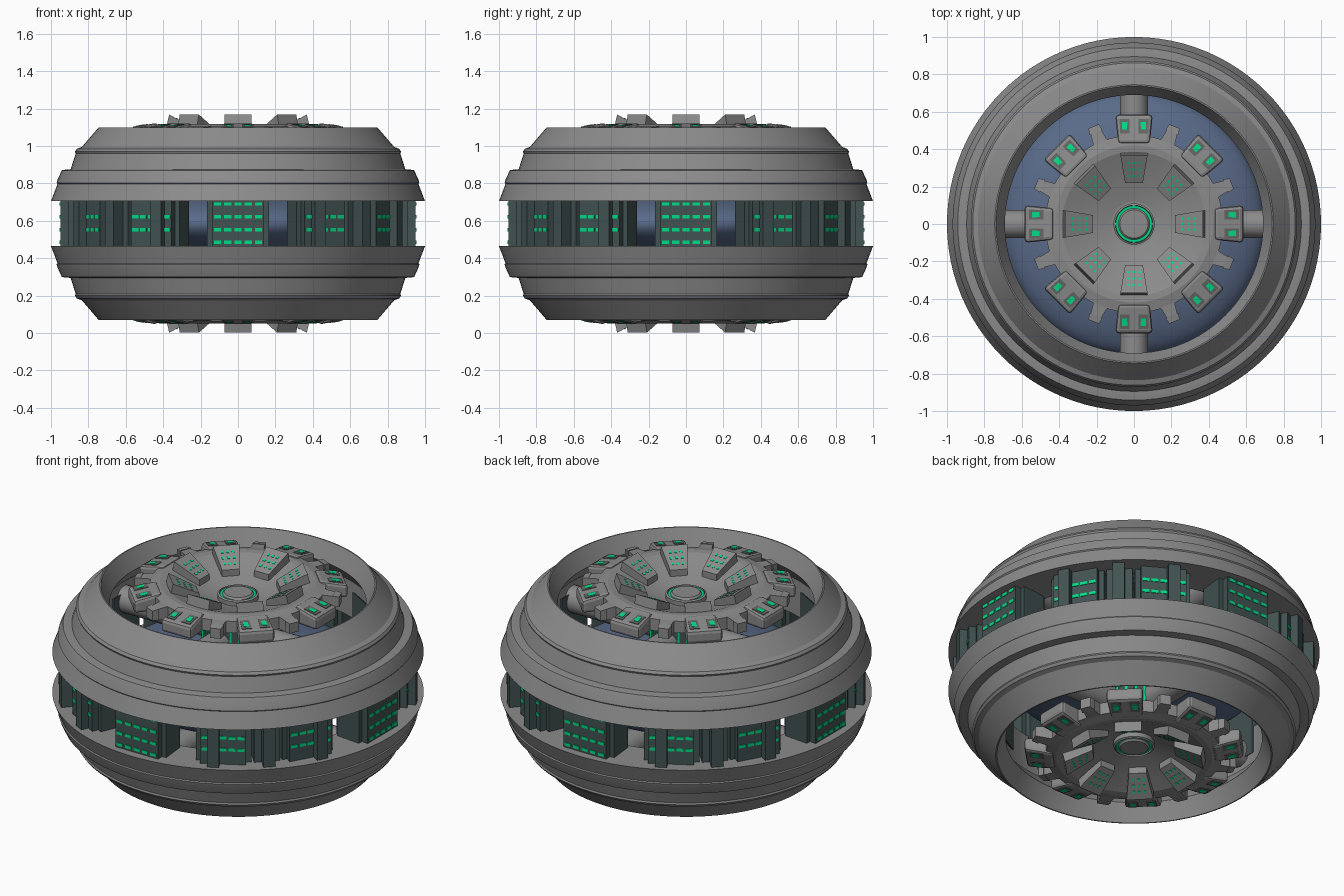
import bpy, bmesh, math
from mathutils import Vector

if "Cube" in bpy.data.objects:
    bpy.data.objects.remove(bpy.data.objects["Cube"])

MID = 0.585  # the station mirrors about this height


def material(name, r, g, b):
    m = bpy.data.materials.new(name)
    m.diffuse_color = (r, g, b, 1)
    m.use_nodes = True
    m.node_tree.nodes["Principled BSDF"].inputs["Base Color"].default_value = m.diffuse_color
    return m


GREY = material("hull grey", 0.26, 0.26, 0.26)
DARK = material("dark recess", 0.13, 0.135, 0.135)
TEAL = material("dark teal", 0.055, 0.085, 0.085)
BLUE = material("glass blue", 0.10, 0.145, 0.25)
GREEN = material("light green", 0.0, 0.72, 0.24)


def smooth_shade(ob, deg):
    bpy.ops.object.select_all(action='DESELECT')
    ob.select_set(True)
    bpy.context.view_layer.objects.active = ob
    bpy.ops.object.shade_smooth_by_angle(angle=math.radians(deg))


def finish(name, bm, mat, smooth=0, bevel=0, mirror=False):
    if mirror:  # copy of everything on the underside
        copy = bmesh.ops.duplicate(bm, geom=bm.verts[:] + bm.edges[:] + bm.faces[:])
        for v in copy["geom"]:
            if isinstance(v, bmesh.types.BMVert):
                v.co.z = 2 * MID - v.co.z
    bmesh.ops.recalc_face_normals(bm, faces=bm.faces[:])
    me = bpy.data.meshes.new(name)
    bm.to_mesh(me)
    bm.free()
    me.materials.append(mat)
    ob = bpy.data.objects.new(name, me)
    bpy.context.collection.objects.link(ob)
    if bevel:
        mod = ob.modifiers.new("bevel", "BEVEL")
        mod.width, mod.segments = bevel, 2
    if smooth:
        smooth_shade(ob, smooth)
    return ob


def lathe(name, pts, mat, n=96, mirror=True, smooth=11):
    # closed (r, z) profile spun round the z axis
    bm = bmesh.new()
    rings = []
    for k in range(n):
        a = 2 * math.pi * k / n
        rings.append([bm.verts.new((r * math.cos(a), r * math.sin(a), z)) for r, z in pts])
    m = len(pts)
    for k in range(n):
        p, q = rings[k], rings[(k + 1) % n]
        for i in range(m):
            j = (i + 1) % m
            bm.faces.new((p[i], q[i], q[j], p[j]))
    return finish(name, bm, mat, smooth, 0, mirror)


def block(bm, deg, r0, r1, w0, w1, b0, b1, t0, t1, off=0.0, lean=0.0):
    # six-sided block pointing outward at an angle from the front;
    # w = width, b = bottom, t = top, 0 = inner end, 1 = outer end
    a = math.radians(deg)
    out = Vector((math.sin(a), -math.cos(a), 0))
    side = Vector((math.cos(a), math.sin(a), 0))
    v = []
    for r, w, b, t, push in ((r0, w0, b0, t0, 0), (r1, w1, b1, t1, lean)):
        for s, z, p in ((-w / 2, b, push), (w / 2, b, push), (w / 2, t, 0), (-w / 2, t, 0)):
            v.append(bm.verts.new(out * (r + p) + side * (s + off) + Vector((0, 0, z))))
    for f in ((0, 1, 2, 3), (4, 5, 6, 7), (0, 1, 5, 4), (1, 2, 6, 5), (2, 3, 7, 6), (3, 0, 4, 7)):
        bm.faces.new([v[i] for i in f])


# stepped outer shells, above and below
lathe("outer_shell", [
    (1.0, .705), (.965, .797), (.97, .803), (.965, .82), (.942, .87), (.925, .873), (.895, .875),
    (.868, .96), (.872, .97), (.862, .985), (.835, .995), (.745, 1.10), (.738, 1.10), (.69, 1.0),
    (.75, .92), (.75, .705)], GREY)

# blue glass core behind the modules
core = [(.70 * math.cos(t * math.pi / 24), .19 * math.sin(t * math.pi / 24)) for t in range(-11, 12)]
lathe("glass_core", [(.001, MID - .19)] + [(r, MID + z) for r, z in core] + [(.001, MID + .19)],
      BLUE, mirror=False, smooth=35)

# dished hub plates
lathe("hub_dish", [
    (.475, 1.035), (.475, 1.105), (.42, 1.118), (.385, 1.115), (.30, 1.08), (.20, 1.045), (.12, 1.025),
    (.02, 1.02), (.02, .97), (.40, 1.0)], GREY)
lathe("hub_collar", [(.11, 1.0), (.11, 1.05), (.10, 1.056), (.096, 1.0)], GREY, 64)
lathe("hub_light_ring", [(.098, 1.0), (.098, 1.048), (.082, 1.048), (.082, 1.0)], GREEN, 64)
lathe("hub_cap", [(.001, 1.0), (.084, 1.0), (.084, 1.05), (.075, 1.06), (.001, 1.06)], GREY, 64)
lathe("central_column", [(.001, .15), (.19, .15), (.19, 1.02), (.001, 1.02)], TEAL, 48, False)

# lights on the column
bm = bmesh.new()
for k in range(12):
    for s in (-.025, .025):
        block(bm, 30 * k, .18, .194, .014, .014, .78, .78, .96, .96, s)
finish("column_lights", bm, GREEN, mirror=True)

# spokes joining the hub to the ring
bm = bmesh.new()
for k in range(4):
    a = k * math.pi / 2
    d = Vector((math.sin(a), -math.cos(a), 0))
    u = Vector((math.cos(a), math.sin(a), 0))
    ends = []
    for r in (.15, .77):
        ends.append([bm.verts.new(d * r + u * (.075 * math.cos(t * math.pi / 12))
                     + Vector((0, 0, .82 + .075 * math.sin(t * math.pi / 12)))) for t in range(24)])
    for t in range(24):
        n = (t + 1) % 24
        bm.faces.new((ends[0][t], ends[0][n], ends[1][n], ends[1][t]))
    bm.faces.new(ends[0])
    bm.faces.new(ends[1])
finish("spokes", bm, GREY, smooth=30, mirror=True)

# hub rim: pods with paired windows, and small knobs between them
pods, knobs, frames, lights = (bmesh.new() for _ in range(4))
for k in range(8):
    a = 45 * k
    block(pods, a, .43, .585, .17, .20, 1.02, 1.02, 1.125, 1.095)
    block(knobs, a + 22.5, .45, .535, .085, .06, 1.035, 1.035, 1.108, 1.10)
    block(knobs, a + 22.5, .53, .565, .075, .06, 1.04, 1.04, 1.104, 1.098)
    for s in (-.05, .05):
        block(frames, a, .485, .562, .05, .054, 1.10, 1.09, 1.1175, 1.1028, s)
        block(lights, a, .505, .545, .026, .03, 1.10, 1.09, 1.1155, 1.108, s)
finish("rim_pods", pods, GREY, bevel=.018, mirror=True)
finish("rim_knobs", knobs, GREY, mirror=True)
finish("pod_window_frames", frames, DARK, mirror=True)
finish("pod_window_lights", lights, GREEN, mirror=True)

# raised wedge plates with small lights
wedges, lights = bmesh.new(), bmesh.new()
for k in range(8):
    a = 45 * k
    block(wedges, a, .22, .368, .095, .145, 1.04, 1.09, 1.09, 1.168, lean=.018)
    for r in (.25, .285, .32):
        for s in (-.03, 0, .03):
            z = 1.09 + (r - .22) * .078 / .148
            block(lights, a, r, r + .012, .014, .014, z - .004, z, z + .002, z + .0083, s)
finish("wedge_plates", wedges, GREY, mirror=True)
finish("wedge_lights", lights, GREEN, mirror=True)

# window modules round the waist
modules, ribs, pillars, lights = (bmesh.new() for _ in range(4))
for k in range(12):
    a = 30 * k
    main = k % 3 == 0
    r = .95 if main else .925
    w = .28 if main else .25
    block(modules, a, .73, r, w - .04, w, .30, .46, .87, .71)
    block(ribs, a, .76, r - .04, w + .02, w + .05, .44, .44, .73, .73)
    for z in ((.485, .552, .622, .690) if main else (.552, .622)):
        for c in range(5):
            block(lights, a, r - .01, r + .004, .038, .038, z - .009, z - .009, z + .009, z + .009,
                  (c - 2) * .055 * w / .28)
for k in range(4):
    a = 90 * k
    block(ribs, a + 45, .76, .90, .13, .14, .44, .44, .73, .73)
    for d in (27, 45, 63):
        block(pillars, a + d, .80, .972, .05, .065, .45, .45, .72, .72)
finish("window_modules", modules, TEAL)
finish("module_ribs", ribs, TEAL)
finish("waist_pillars", pillars, TEAL)
finish("module_lights", lights, GREEN)
